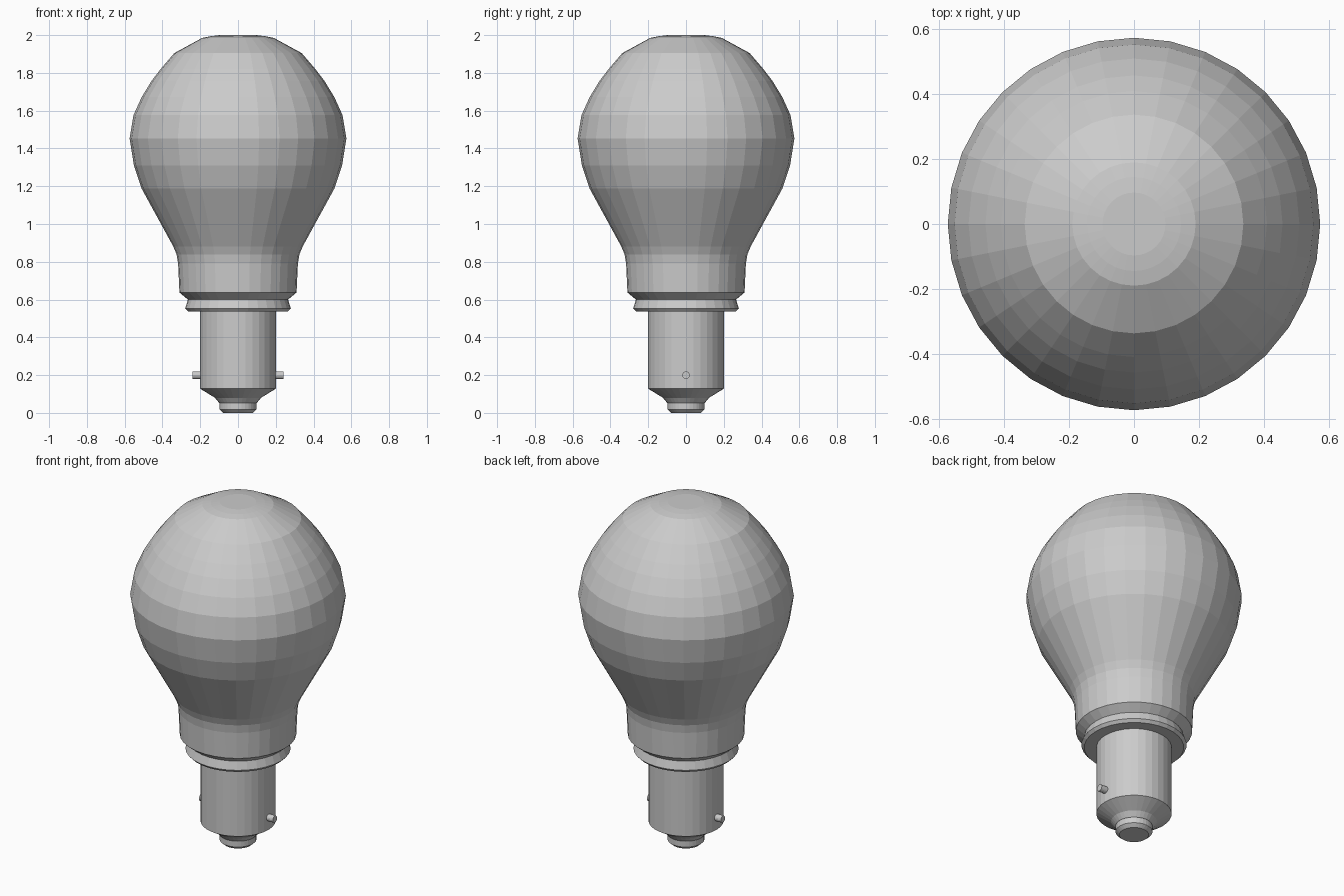
import bpy, bmesh, math

if "Cube" in bpy.data.objects:
    bpy.data.objects.remove(bpy.data.objects["Cube"])

SIDES = 32


def lathe(name, profile):
    """Revolve (radius, z) points, listed bottom to top, into a capped solid."""
    bm = bmesh.new()
    rings = []
    for r, z in profile:
        rings.append([bm.verts.new((r * math.cos(2 * math.pi * i / SIDES),
                                    r * math.sin(2 * math.pi * i / SIDES), z))
                      for i in range(SIDES)])
    for a, b in zip(rings, rings[1:]):
        for i in range(SIDES):
            j = (i + 1) % SIDES
            bm.faces.new((a[i], a[j], b[j], b[i]))
    bm.faces.new(rings[0][::-1])
    bm.faces.new(rings[-1])
    me = bpy.data.meshes.new(name)
    bm.to_mesh(me)
    bm.free()
    ob = bpy.data.objects.new(name, me)
    bpy.context.collection.objects.link(ob)
    return ob


# Bulb envelope with its neck
lathe("bulb", [(0.265, 0.60), (0.31, 0.637), (0.317, 0.79), (0.325, 0.838),
               (0.342, 0.88), (0.51, 1.187), (0.551, 1.31), (0.574, 1.453),
               (0.553, 1.577), (0.51, 1.672), (0.458, 1.757), (0.41, 1.82),
               (0.337, 1.905), (0.19, 1.985), (0.145, 1.994), (0.097, 2.0)])

# Flared collar below the neck
lathe("collar", [(0.265, 0.537), (0.28, 0.553), (0.265, 0.60)])

# Bayonet cap with tapered end
lathe("cap", [(0.09, 0.05), (0.10, 0.053), (0.122, 0.08), (0.20, 0.128), (0.20, 0.545)])

# Bottom contact
lathe("contact", [(0.078, 0.0), (0.098, 0.018), (0.098, 0.052)])

# Bayonet pins on both sides
for side, label in ((-1, "left"), (1, "right")):
    bpy.ops.mesh.primitive_cylinder_add(vertices=16, radius=0.02, depth=0.08,
                                        location=(side * 0.2, 0, 0.2),
                                        rotation=(0, math.pi / 2, 0))
    bpy.context.object.name = label + "_pin"
